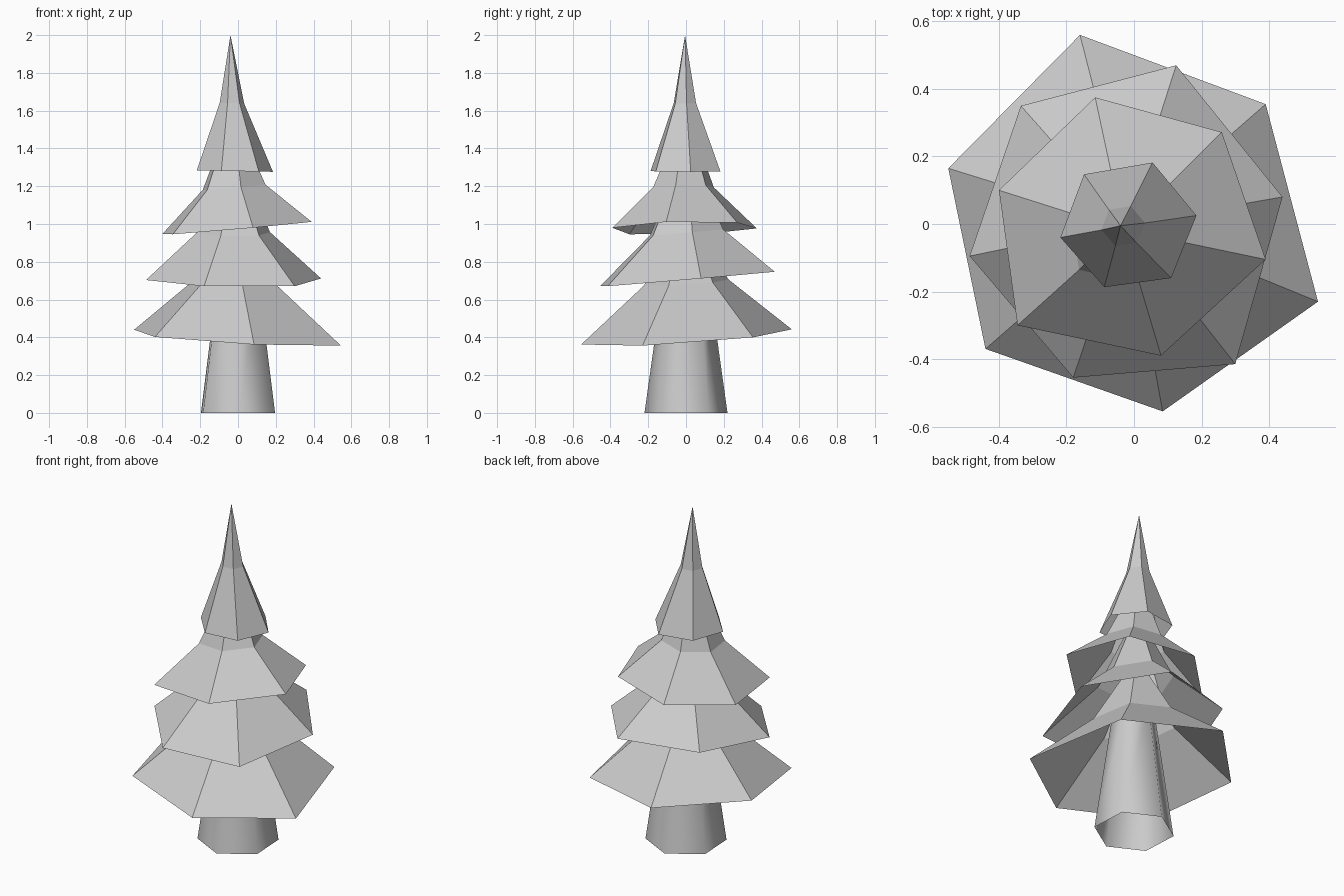
import bpy, bmesh, math
from mathutils import Vector

cube = bpy.data.objects.get("Cube")
if cube:
    bpy.data.objects.remove(cube, do_unlink=True)

grey = bpy.data.materials.new("plain_grey")
grey.use_nodes = True
colour = (0.6, 0.6, 0.6, 1)
grey.diffuse_color = colour
grey.node_tree.nodes["Principled BSDF"].inputs["Base Color"].default_value = colour


def finish(name, bm):
    """Turn a bmesh into a named, coloured object."""
    bmesh.ops.recalc_face_normals(bm, faces=bm.faces)
    mesh = bpy.data.meshes.new(name)
    bm.to_mesh(mesh)
    bm.free()
    mesh.materials.append(grey)
    obj = bpy.data.objects.new(name, mesh)
    bpy.context.collection.objects.link(obj)
    return obj


def skin(bm, lower, upper):
    """Join two rings of vertices with a band of quads."""
    count = len(lower)
    for i in range(count):
        j = (i + 1) % count
        bm.faces.new((lower[i], lower[j], upper[j], upper[i]))


def branch_tier(name, rim, height, tilt, neck_scale, neck_centre, tip):
    """Open skirt: tilted irregular rim, narrow neck, pointed tip."""
    bm = bmesh.new()
    centre = Vector(neck_centre)
    bottom, neck = [], []
    for x, y in rim:
        drop = tilt[0] * x + tilt[1] * y
        bottom.append(bm.verts.new((x, y, height + drop)))
        offset = Vector((x, y, drop)) * neck_scale
        neck.append(bm.verts.new(centre + offset))
    skin(bm, bottom, neck)
    point = bm.verts.new(tip)
    for i, vert in enumerate(neck):
        bm.faces.new((vert, neck[(i + 1) % len(neck)], point))
    return finish(name, bm)


# Branch tiers, lowest first
branch_tier("bottom_branches",
            [(-.16, .56), (.39, .355), (.545, -.23), (.085, -.555), (-.44, -.37), (-.55, .165)],
            .4, (-.055, .06), .4, (-.01, 0, .69), (-.02, 0, 1.1))
branch_tier("lower_middle_branches",
            [(-.335, .35), (.125, .47), (.44, .08), (.3, -.415), (-.18, -.455), (-.487, -.095)],
            .708, (-.007, .085), .42, (-.015, 0, .955), (-.02, 0, 1.38))
branch_tier("upper_middle_branches",
            [(-.115, .375), (.26, .272), (.39, -.105), (.08, -.39), (-.345, -.3), (-.4, .1)],
            .98, (.085, .017), .42, (-.018, -.01, 1.195), (-.03, 0, 1.6))
branch_tier("top_branches",
            [(-.148, .147), (.055, .182), (.185, .025), (.11, -.16), (-.088, -.187), (-.218, -.04)],
            1.28, (-.02, 0), .32, (-.027, -.005, 1.64), (-.04, -.005, 2))

# Trunk: open tapered six-sided tube, smooth round the sides
bm = bmesh.new()
rings = []
for radius, z in ((.22, 0), (.115, .75)):
    angles = [math.radians(60 * i - 27) for i in range(6)]
    rings.append([bm.verts.new((radius * math.cos(a), radius * math.sin(a), z)) for a in angles])
skin(bm, *rings)
trunk = finish("trunk", bm)
for face in trunk.data.polygons:
    face.use_smooth = True
